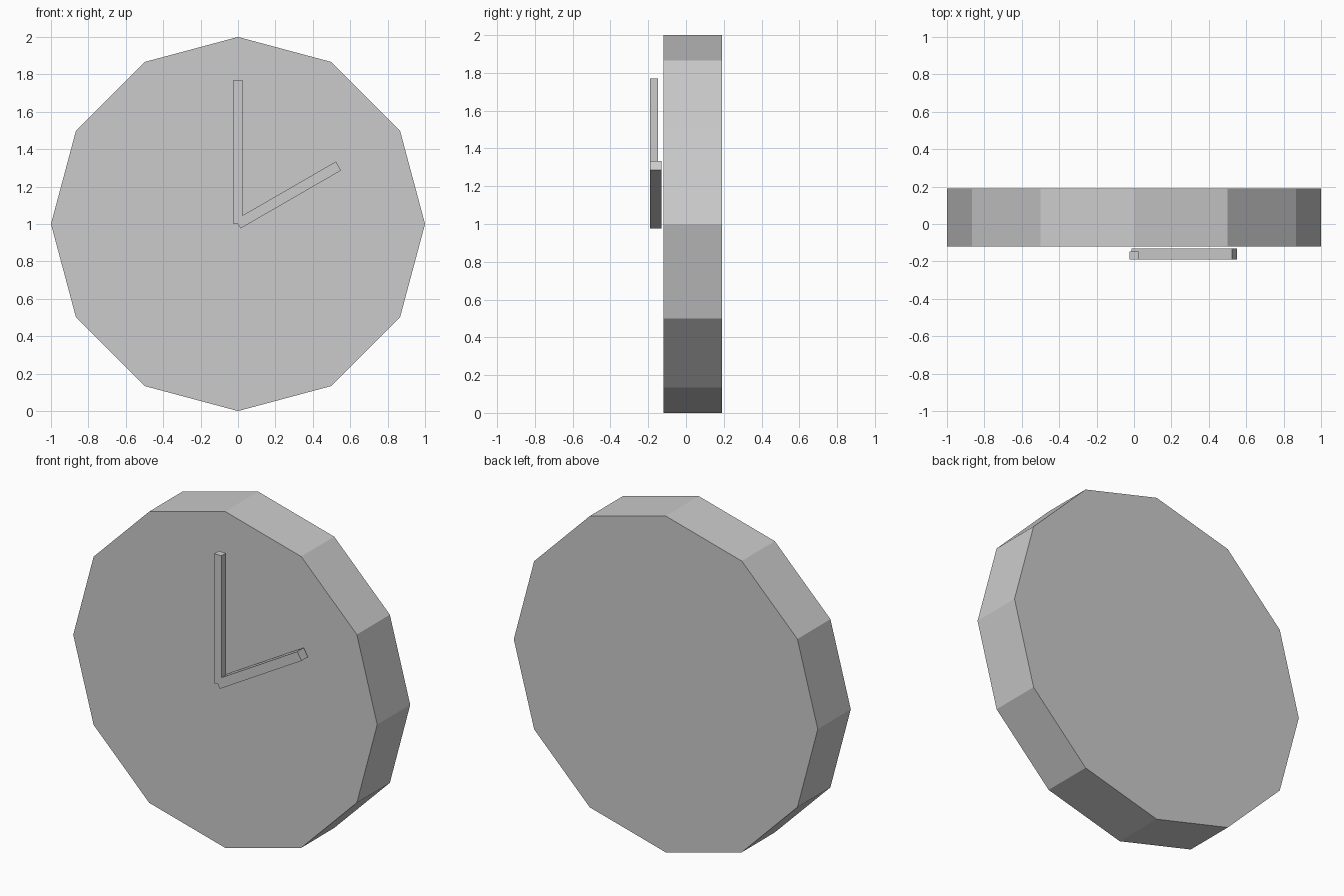
import bpy
import math

cube = bpy.data.objects.get("Cube")
if cube:
    bpy.data.objects.remove(cube, do_unlink=True)

GREY = (0.6, 0.6, 0.6, 1.0)
material = bpy.data.materials.new("plain grey")
material.use_nodes = True
material.diffuse_color = GREY
material.node_tree.nodes["Principled BSDF"].inputs["Base Color"].default_value = GREY


def finish(name):
    obj = bpy.context.object
    obj.name = name
    obj.data.materials.append(material)
    return obj


def hand(name, length, width, front, back, angle):
    """Bar from the dial centre, turned clockwise from twelve o'clock."""
    bpy.ops.mesh.primitive_cube_add(size=1)
    obj = finish(name)
    for v in obj.data.vertices:
        v.co.x *= width
        v.co.y = front if v.co.y < 0 else back
        v.co.z = (v.co.z + 0.5) * length
    obj.location.z = 1
    obj.rotation_euler.y = angle


# Twelve-sided clock body with a corner at twelve o'clock
bpy.ops.mesh.primitive_cylinder_add(
    vertices=12, radius=1, depth=0.31,
    location=(0, 0.035, 1), rotation=(math.pi / 2, 0, 0))
finish("clock_body")

# Hands showing two o'clock, standing just off the dial
hand("minute_hand", 0.77, 0.048, -0.19, -0.147, 0)
hand("hour_hand", 0.62, 0.055, -0.19, -0.13, math.radians(60))
